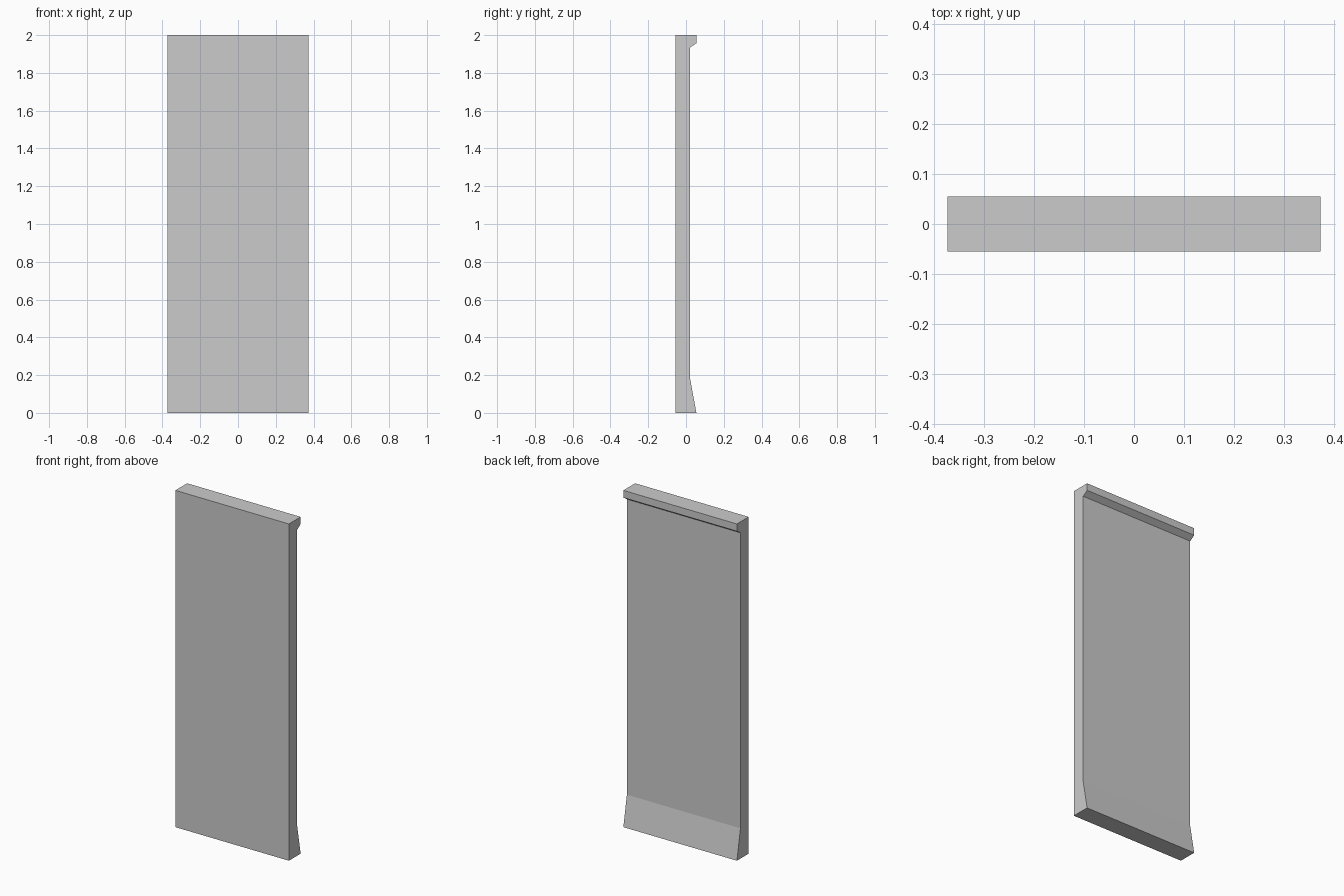
import bpy, bmesh
from mathutils import Vector

if "Cube" in bpy.data.objects:
    bpy.data.objects.remove(bpy.data.objects["Cube"])

HALF_WIDTH = 0.373

# Side profile (y, z): flat front, flared foot and small top lip on the back
PROFILE = [
    (-0.055, 0.0), (0.055, 0.0), (0.022, 0.18),
    (0.022, 1.935), (0.055, 1.957), (0.055, 2.0), (-0.055, 2.0),
]


def extrude_profile(name, profile, half_width):
    bm = bmesh.new()
    face = bm.faces.new([bm.verts.new((-half_width, y, z)) for y, z in profile])
    result = bmesh.ops.extrude_face_region(bm, geom=[face])
    moved = [v for v in result["geom"] if isinstance(v, bmesh.types.BMVert)]
    bmesh.ops.translate(bm, verts=moved, vec=Vector((2 * half_width, 0, 0)))
    # Close the starting end if the extrusion consumed it
    bmesh.ops.holes_fill(bm, edges=[e for e in bm.edges if e.is_boundary], sides=0)
    bmesh.ops.recalc_face_normals(bm, faces=bm.faces)
    mesh = bpy.data.meshes.new(name)
    bm.to_mesh(mesh)
    bm.free()
    obj = bpy.data.objects.new(name, mesh)
    bpy.context.collection.objects.link(obj)
    return obj


# Wall panel with flared foot and top lip
extrude_profile("wall_panel", PROFILE, HALF_WIDTH)
